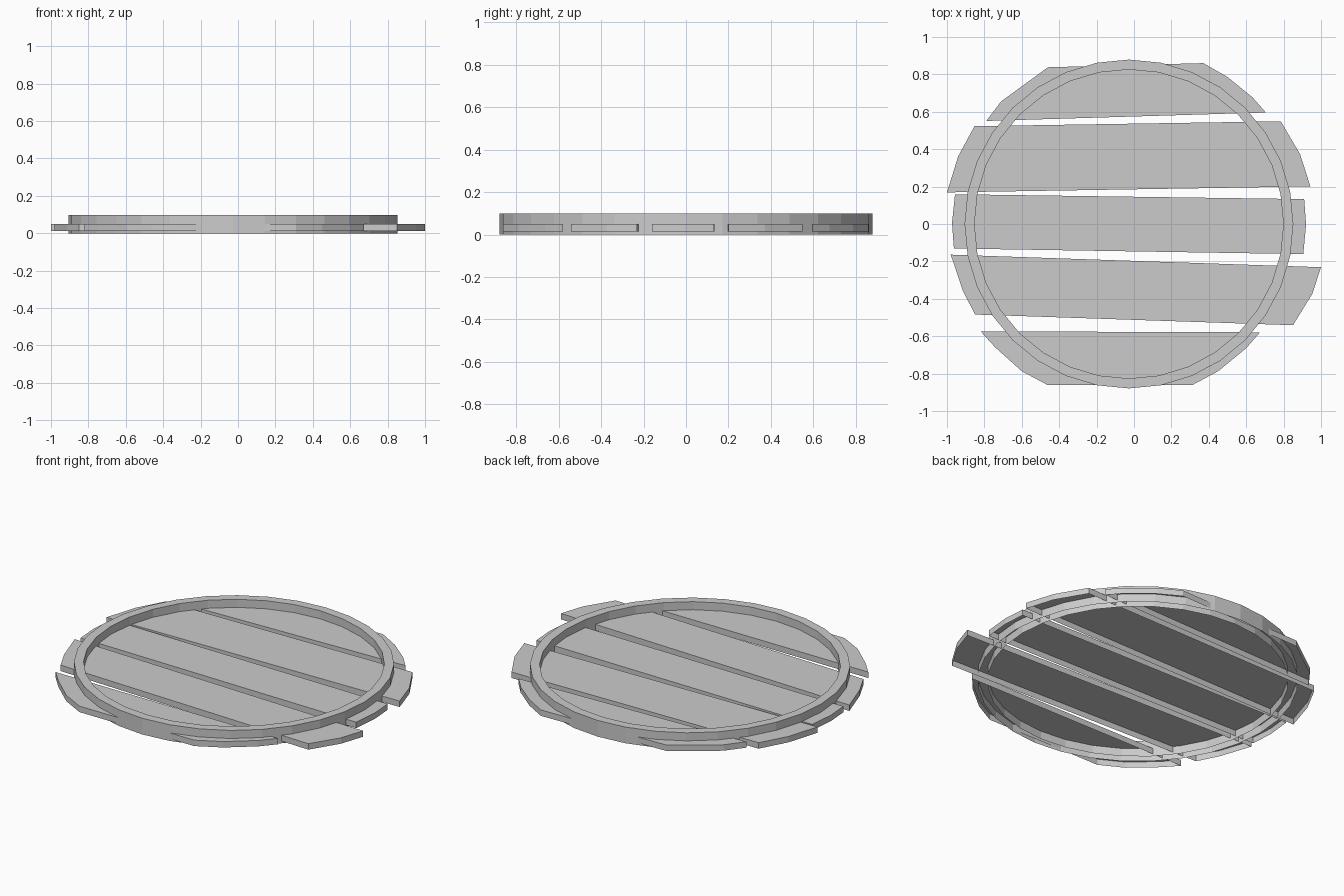
import bpy, bmesh, math

if "Cube" in bpy.data.objects:
    bpy.data.objects.remove(bpy.data.objects["Cube"])


def finish(name, bm):
    mesh = bpy.data.meshes.new(name)
    bm.to_mesh(mesh)
    bm.free()
    obj = bpy.data.objects.new(name, mesh)
    bpy.context.collection.objects.link(obj)
    return obj


def plank(name, outline, z0=0.013, z1=0.049, dy=-0.004):
    # Top face plus side walls, open underneath; outline runs anticlockwise
    bm = bmesh.new()
    low = [bm.verts.new((x, y + dy, z0)) for x, y in outline]
    top = [bm.verts.new((x, y + dy, z1)) for x, y in outline]
    bm.faces.new(top)
    n = len(outline)
    for i in range(n):
        j = (i + 1) % n
        bm.faces.new((low[i], low[j], top[j], top[i]))
    return finish(name, bm)


# Rim: a hoop with outer wall, top and inner wall, open underneath
SIDES, CX = 32, -0.027
profile = [(0.879, 0.0), (0.879, 0.098), (0.826, 0.098), (0.826, 0.0)]
bm = bmesh.new()
loops = []
for r, z in profile:
    loops.append([bm.verts.new((CX + r * math.cos(2 * math.pi * i / SIDES),
                                r * math.sin(2 * math.pi * i / SIDES), z))
                  for i in range(SIDES)])
for a, b in zip(loops, loops[1:]):
    for i in range(SIDES):
        j = (i + 1) % SIDES
        bm.faces.new((a[i], a[j], b[j], b[i]))
finish("rim", bm)

# Five uneven planks with faceted round ends
planks = {
    "plank_back": [(-0.79, 0.555), (0.705, 0.60), (0.635, 0.68), (0.50, 0.79),
                   (0.37, 0.864), (-0.46, 0.842), (-0.60, 0.74), (-0.71, 0.66)],
    "plank_mid_back": [(-1.0, 0.173), (0.943, 0.205), (0.888, 0.377),
                       (0.785, 0.553), (-0.853, 0.527), (-0.94, 0.366)],
    "plank_middle": [(-0.963, -0.127), (0.905, -0.157), (0.92, 0.0),
                     (0.91, 0.137), (-0.957, 0.163), (-0.973, 0.01)],
    "plank_mid_front": [(-0.85, -0.48), (0.85, -0.537), (0.953, -0.37),
                        (1.0, -0.227), (-0.98, -0.16), (-0.914, -0.355)],
    "plank_front": [(-0.46, -0.858), (0.31, -0.858), (0.45, -0.783), (0.60, -0.66),
                    (0.674, -0.575), (-0.82, -0.57), (-0.743, -0.655), (-0.60, -0.783)],
}
for name, outline in planks.items():
    plank(name, outline)
